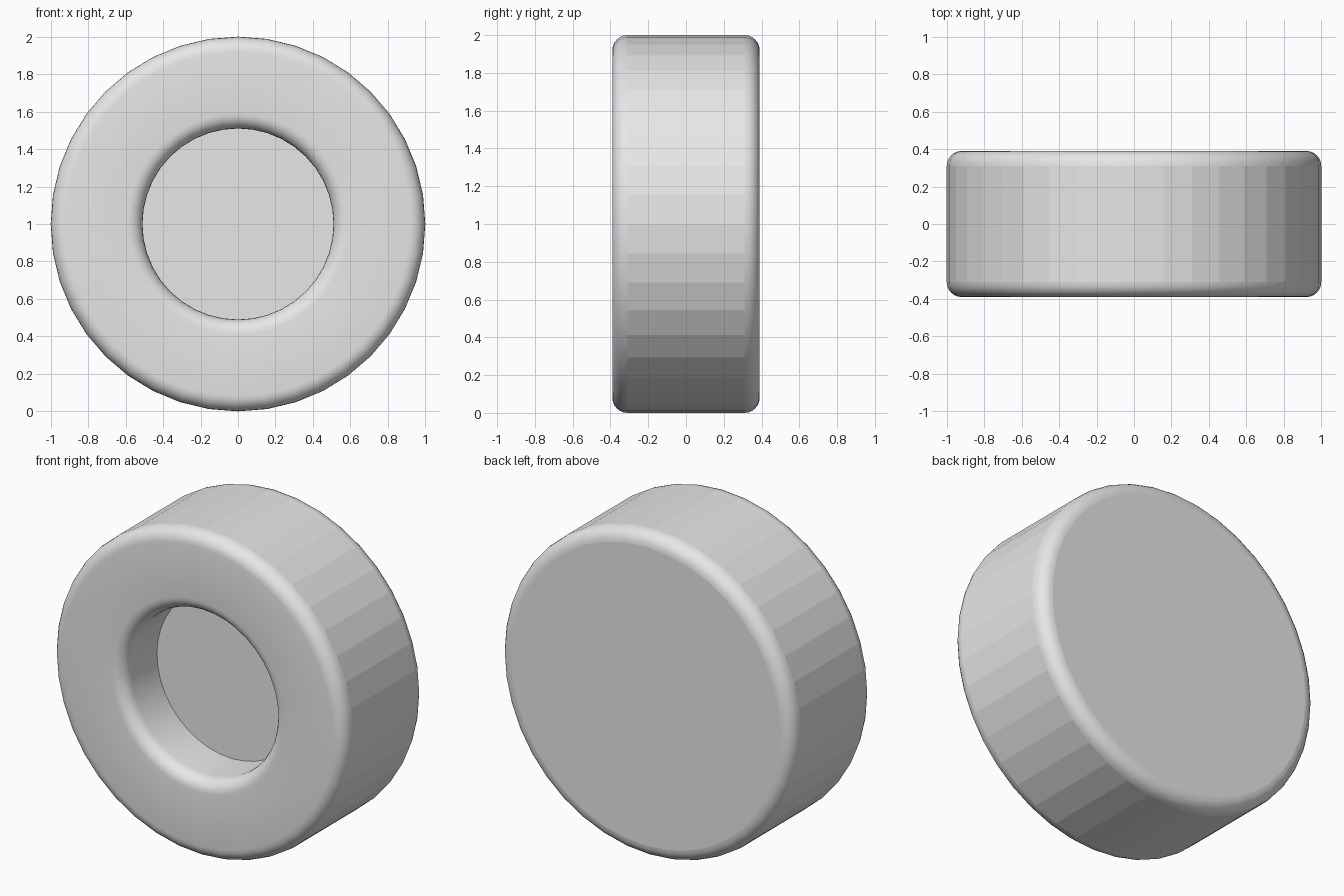
import bpy, bmesh
from math import sin, cos, pi

cube = bpy.data.objects.get("Cube")
if cube:
    bpy.data.objects.remove(cube, do_unlink=True)

SEGMENTS = 40
RADIUS, HALF_WIDTH, ROUND = 1.0, 0.39, 0.08
HOLE, FLOOR_Y = 0.51, -0.06

grey = bpy.data.materials.new("light grey")
grey.use_nodes = True
grey.diffuse_color = (0.8, 0.8, 0.8, 1)
grey.node_tree.nodes["Principled BSDF"].inputs["Base Color"].default_value = (0.8, 0.8, 0.8, 1)


def arc(r, y, start, end, steps=6):
    """Quarter-round corner as (radius, y) points."""
    angles = [start + (end - start) * i / steps for i in range(steps + 1)]
    return [(r + ROUND * cos(a), y + ROUND * sin(a)) for a in angles]


# Wheel profile from the recess floor, over the front rim, to the back face
lip = HALF_WIDTH - ROUND
profile = [(HOLE, FLOOR_Y)]
profile += arc(HOLE + ROUND, -lip, pi, 1.5 * pi)
profile += arc(RADIUS - ROUND, -lip, 1.5 * pi, 2 * pi)
profile += arc(RADIUS - ROUND, lip, 0, pi / 2)

# Turn the profile around the axle
bm = bmesh.new()
rings = []
for r, y in profile:
    angles = [2 * pi * i / SEGMENTS for i in range(SEGMENTS)]
    rings.append([bm.verts.new((r * cos(a), y, 1 + r * sin(a))) for a in angles])
for (p, q), a, b in zip(zip(profile, profile[1:]), rings, rings[1:]):
    # The tread is faceted, everything else is smooth
    tread = p[0] > RADIUS - 0.001 and q[0] > RADIUS - 0.001 and abs(q[1] - p[1]) > ROUND
    for i in range(SEGMENTS):
        j = (i + 1) % SEGMENTS
        bm.faces.new((a[i], a[j], b[j], b[i])).smooth = not tread

# Flat recess floor and back face
for ring in (rings[0], rings[-1]):
    bm.faces.new(ring)
bmesh.ops.recalc_face_normals(bm, faces=bm.faces)

# Crisp edge where the recess wall meets its floor
for vert in rings[0]:
    for edge in vert.link_edges:
        if edge.other_vert(vert) in rings[0]:
            edge.smooth = False

mesh = bpy.data.meshes.new("wheel")
bm.to_mesh(mesh)
bm.free()
mesh.materials.append(grey)
wheel = bpy.data.objects.new("wheel", mesh)
bpy.context.collection.objects.link(wheel)
